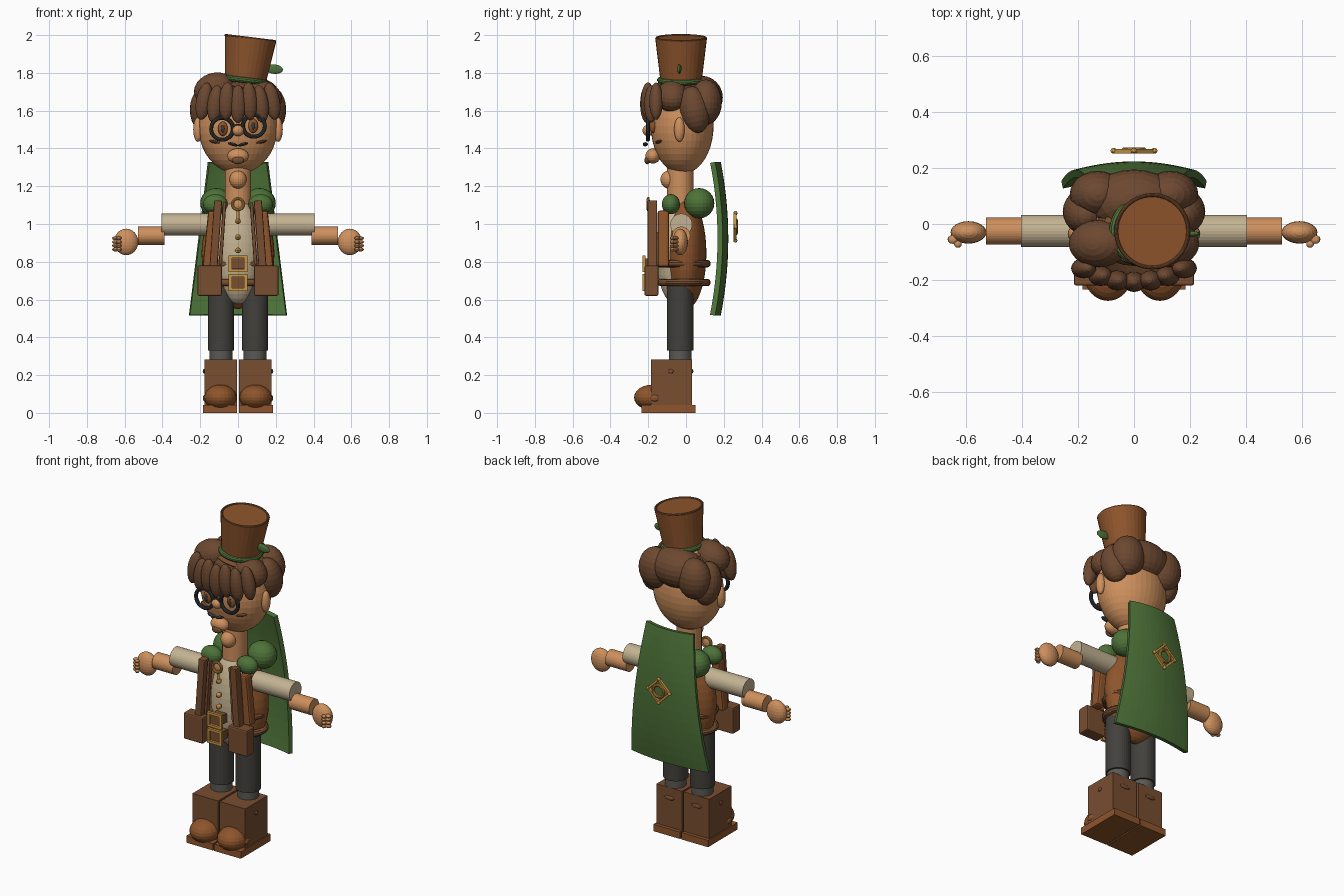
import bpy, bmesh
from math import sin, cos, pi, radians
from mathutils import Matrix, Vector, Euler

if "Cube" in bpy.data.objects:
    bpy.data.objects.remove(bpy.data.objects["Cube"], do_unlink=True)


def material(name, *rgb):
    m = bpy.data.materials.new(name)
    m.use_nodes = True
    m.diffuse_color = (*rgb, 1)
    m.node_tree.nodes["Principled BSDF"].inputs["Base Color"].default_value = (*rgb, 1)
    return m


hair = material("dark brown", .15, .065, .03)
hat = material("russet brown", .27, .09, .025)
leather = material("leather brown", .19, .075, .03)
skin = material("skin", .62, .28, .11)
green = material("forest green", .075, .17, .04)
cream = material("cream", .55, .45, .29)
gold = material("gold", .6, .31, .06)
charcoal = material("charcoal", .055, .052, .045)
grey = material("grey", .1, .1, .09)
slate = material("dark slate", .035, .042, .045)
made = []


def finish(name, bm, mat, loc=(0, 0, 0), rot=(0, 0, 0), scale=(1, 1, 1)):
    bmesh.ops.transform(bm, verts=bm.verts, matrix=Matrix.LocRotScale(
        Vector(loc), Euler(rot), Vector(scale)))
    bm.normal_update()
    mesh = bpy.data.meshes.new(name)
    bm.to_mesh(mesh)
    bm.free()
    mesh.materials.append(mat)
    ob = bpy.data.objects.new(name, mesh)
    bpy.context.collection.objects.link(ob)
    made.append(ob)
    return ob


def ball(name, mat, loc, scale, rot=(0, 0, 0), seg=24):
    bm = bmesh.new()
    bmesh.ops.create_uvsphere(bm, u_segments=seg, v_segments=seg // 2, radius=1)
    return finish(name, bm, mat, loc, rot, scale)


def tube(name, mat, loc, r1, r2, depth, rot=(0, 0, 0)):
    bm = bmesh.new()
    bmesh.ops.create_cone(bm, cap_ends=True, segments=32, radius1=r1, radius2=r2, depth=depth)
    return finish(name, bm, mat, loc, rot)


def box(name, mat, loc, size, rot=(0, 0, 0), bevel=0):
    bm = bmesh.new()
    bmesh.ops.create_cube(bm, size=1)
    ob = finish(name, bm, mat, loc, rot, size)
    if bevel:
        mod = ob.modifiers.new("soft edges", "BEVEL")
        mod.width, mod.segments = bevel, 2
    return ob


def ring(name, mat, loc, R, r, rot=(0, 0, 0), scale=(1, 1, 1), seg=32, sides=10, start=0):
    bm = bmesh.new()
    rows = []
    for i in range(seg):
        a = start + 2 * pi * i / seg
        rows.append([])
        for j in range(sides):
            b = 2 * pi * (j + .5) / sides
            d = R + r * cos(b)
            rows[i].append(bm.verts.new((d * cos(a), d * sin(a), r * sin(b))))
    for i in range(seg):
        p, q = rows[i], rows[(i + 1) % seg]
        for j in range(sides):
            k = (j + 1) % sides
            bm.faces.new((p[j], q[j], q[k], p[k]))
    return finish(name, bm, mat, loc, rot, scale)


SIDES = (("left_", 1), ("right_", -1))
FACING = (pi / 2, 0, 0)

# Head, neck and face
ball("head", skin, (0, -.02, 1.52), (.21, .166, .255), seg=40)
tube("neck", skin, (0, -.03, 1.2), .07, .07, .24)
ball("throat", skin, (0, -.09, 1.235), (.045, .045, .048))
ball("nose", skin, (0, -.2, 1.495), (.032, .03, .03))
ball("chin", skin, (0, -.175, 1.36), (.057, .04, .04))
ball("mouth", leather, (0, -.205, 1.338), (.032, .015, .022))
ring("glasses_bridge", slate, (0, -.205, 1.515), .022, .008, FACING, (.9, .5, 1), 16)
for side, s in SIDES:
    ball(side + "ear", skin, (s * .212, -.035, 1.5), (.025, .028, .065))
    z = 1.512 + s * .008
    ring(side + "glasses_rim", slate, (s * .084, -.202, z), .058, .011, FACING)
    ball(side + "eye", hat, (s * .08, -.175, z), (.026, .02, .038))
    ball(side + "pupil", slate, (s * .08, -.19, z), (.011, .01, .022), seg=12)
    ball(side + "cheek_line", leather, (s * .125, -.145, 1.435), (.032, .014, .008), (0, s * -.2, s * .4), 12)
    ball(side + "moustache", slate, (s * .027, -.215, 1.422), (.028, .014, .009), (0, s * -.25, 0), 12)

# Hair: large puffs, then a fringe of tufts
ball("hair_back_puff", hair, (0, .08, 1.67), (.165, .115, .115))
ball("hair_crown", hair, (0, -.03, 1.69), (.15, .12, .075))
for side, s in SIDES:
    ball(side + "hair_side_puff", hair, (s * .175, .045, 1.605), (.08, .08, .125), (.2, 0, 0))
    ball(side + "hair_back_curl", hair, (s * .13, .105, 1.645), (.1, .085, .12))
    ball(side + "hair_front_puff", hair, (s * .125, -.07, 1.695 - s * .02),
         (.11, .085, .085), (0, s * .3, 0))
for i in range(7):
    x = (i - 3) * .06
    ball(f"fringe_tuft_{i + 1}", hair, (x, 1.5 * x * x - .207, 1.65 - (i % 2) * .015),
         (.042, .036, .1), (0, -x, 0))

# Tilted top hat with band and feather
tilt = (0, radians(7), 0)
tube("hat_crown", hat, (.052, -.026, 1.865), .108, .137, .24, tilt)
ring("hat_rim", leather, (.065, -.026, 1.983), .13, .007, tilt)
ring("hat_band", green, (.037, -.026, 1.762), .112, .015, tilt)
ball("hat_brim", leather, (.035, -.026, 1.725), (.15, .125, .022), tilt)
ball("hat_feather", green, (.192, -.035, 1.82), (.046, .011, .025), (0, .1, 0))

# Torso, waistcoat, straps and collar
ball("waistcoat", hat, (0, 0, .845), (.193, .108, .295), seg=40)
ball("shirt_front", cream, (0, -.055, .855), (.125, .105, .28), seg=40)
for side, s in SIDES:
    box(side + "waistcoat_strap", leather, (s * .118, -.178, .94), (.042, .05, .37), (0, s * -.07, 0), .006)
    box(side + "inner_strap", leather, (s * .082, -.168, .95), (.018, .03, .33), (0, s * -.07, 0), .005)
    box(side + "waistcoat_panel", hat, (s * .145, -.12, .92), (.055, .06, .3), (0, s * -.1, 0), .012)
    ball(side + "collar_front", green, (s * .12, -.08, 1.105), (.065, .048, .053))
    ball(side + "collar_back", green, (s * .115, .07, 1.11), (.085, .08, .08))
    box(side + "belt_pouch", leather, (s * .15, -.183, .7), (.13, .074, .16), bevel=.008)

# Belts, buckles, buttons and medallion
for name, z in (("upper", .79), ("lower", .69)):
    ring(name + "_belt", leather, (0, -.01, z), .125, .016, scale=(1.35, 1, 1.2))
    ring(name + "_buckle", gold, (0, -.222, z), .058, .016, FACING, (1, .9, .7), 4, 4, pi / 4)
    box(name + "_buckle_plate", leather, (0, -.185, z), (.065, .07, .055))
for i, z in enumerate((1.015, .93, .86)):
    ball(f"button_{i + 1}", gold, (0, -.185, z), (.015, .02, .015), seg=12)
ring("medallion_ring", gold, (0, -.2, 1.105), .03, .008, FACING)
ball("medallion_disc", skin, (0, -.195, 1.105), (.025, .008, .025), seg=16)
tube("medallion_pin", gold, (0, -.19, 1.05), .007, .007, .05)

# Arms with sleeves, hands and fingers
across = (0, pi / 2, 0)
for side, s in SIDES:
    tube(side + "sleeve", cream, (s * .275, -.025, .997), .058, .058, .26, across)
    tube(side + "forearm", skin, (s * .46, -.025, .938), .048, .048, .14, across)
    ball(side + "hand", skin, (s * .592, -.03, .905), (.064, .04, .07))
    for i in range(4):
        z = .865 + i * .02
        ball(f"{side}finger_{i + 1}", skin, (s * .648, -.055, z), (.019, .016, .0105), seg=12)
        ball(f"{side}fingertip_{i + 1}", skin, (s * .63, -.072, z), (.014, .013, .0105), seg=12)

# Legs and boots
for side, s in SIDES:
    tube(side + "trouser_leg", charcoal, (s * .09, -.03, .51), .07, .07, .36)
    tube(side + "sock", grey, (s * .09, -.03, .3), .06, .06, .1)
    box(side + "boot", leather, (s * .092, -.077, .16), (.172, .215, .245))
    box(side + "boot_sole", hat, (s * .094, -.092, .021), (.18, .286, .042))
    ball(side + "boot_toe", hat, (s * .093, -.18, .082), (.086, .095, .067))
    ball(side + "boot_toe_stud", hat, (s * .172, -.165, .078), (.014, .025, .02), seg=12)
    ball(side + "boot_side_stud", leather, (s * .179, -.08, .22), (.008, .014, .012), seg=12)
    ball(side + "boot_heel_tab", leather, (s * .092, .031, .22), (.035, .008, .013), seg=12)

# Curved cape that widens downward
bm = bmesh.new()
bmesh.ops.create_grid(bm, x_segments=14, y_segments=14, size=1)
for v in bm.verts:
    u, w = v.co.x, v.co.y
    v.co = ((.21 - .05 * w) * u, .224 - .04 * w * w - .03 * u * u, .922 + .407 * w)
cape = finish("cape", bm, green)
thick = cape.modifiers.new("thickness", "SOLIDIFY")
thick.thickness, thick.offset = .028, 1

# Emblem behind the cape: diamond frame with an inner ring
ring("emblem_diamond", gold, (0, .26, .985), .071, .012, FACING, seg=4, sides=4)
ring("emblem_ring", gold, (0, .265, .985), .035, .009, FACING)
for i in range(4):
    a = i * pi / 2
    ball(f"emblem_stud_{i + 1}", gold, (.072 * cos(a), .262, .985 + .072 * sin(a)), (.012, .01, .012), seg=12)

# Smooth round parts while keeping hard edges
for ob in bpy.context.view_layer.objects:
    ob.select_set(ob in made)
bpy.context.view_layer.objects.active = made[0]
bpy.ops.object.shade_smooth_by_angle(angle=radians(35))
